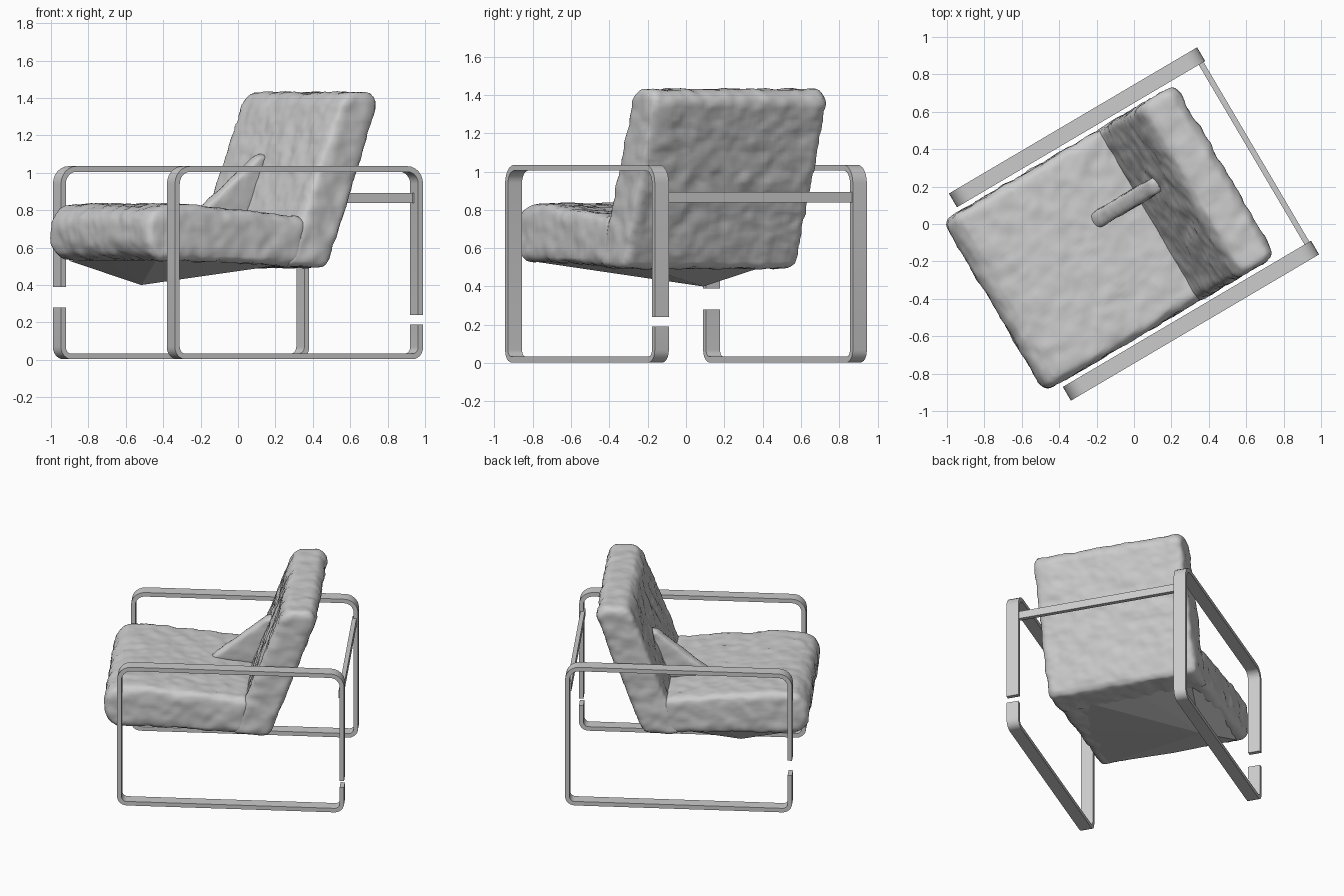
import bpy, bmesh, math

if "Cube" in bpy.data.objects:
    bpy.data.objects.remove(bpy.data.objects["Cube"])

YAW = math.radians(30.5)   # the chair is turned on the grid; local x runs front to back


def finish(name, bm, smooth=True):
    bmesh.ops.recalc_face_normals(bm, faces=bm.faces)
    me = bpy.data.meshes.new(name)
    bm.to_mesh(me)
    bm.free()
    ob = bpy.data.objects.new(name, me)
    ob.rotation_euler.z = YAW
    bpy.context.collection.objects.link(ob)
    for p in me.polygons:
        p.use_smooth = smooth
    return ob


def cushion(name, profile, y0, y1, radius, lump=0.025):
    """Side profile (x, z) extruded across the chair, rounded and made lumpy."""
    bm = bmesh.new()
    face = bm.faces.new([bm.verts.new((x, y0, z)) for x, z in profile])
    geo = bmesh.ops.extrude_face_region(bm, geom=[face])["geom"]
    bmesh.ops.translate(bm, vec=(0, y1 - y0, 0),
                        verts=[g for g in geo if isinstance(g, bmesh.types.BMVert)])
    ob = finish(name, bm)
    bev = ob.modifiers.new("round", "BEVEL")
    bev.width, bev.segments = radius, 3
    bev.limit_method, bev.angle_limit = "ANGLE", math.radians(25)
    rem = ob.modifiers.new("remesh", "REMESH")
    rem.mode, rem.voxel_size, rem.use_smooth_shade = "VOXEL", 0.02, True
    dis = ob.modifiers.new("lumps", "DISPLACE")
    dis.texture, dis.strength, dis.mid_level = lumps, lump, 0.5
    return ob


def ribbon(name, path, y, width, thick):
    """Flat bar swept along an open side-view path (x, z)."""
    bm = bmesh.new()
    rings = []
    for i, (x, z) in enumerate(path):
        a, b = path[max(i - 1, 0)], path[min(i + 1, len(path) - 1)]
        dx, dz = b[0] - a[0], b[1] - a[1]
        d = math.hypot(dx, dz)
        nx, nz = -dz / d * thick / 2, dx / d * thick / 2
        rings.append([bm.verts.new((x + s * nx, y + t * width / 2, z + s * nz))
                      for s, t in ((1, 1), (1, -1), (-1, -1), (-1, 1))])
    for r, q in zip(rings, rings[1:]):
        for k in range(4):
            bm.faces.new((r[k], r[(k + 1) % 4], q[(k + 1) % 4], q[k]))
    bm.faces.new(rings[0])
    bm.faces.new(rings[-1])
    ob = finish(name, bm)
    bpy.context.view_layer.objects.active = ob
    ob.select_set(True)
    bpy.ops.object.shade_smooth_by_angle(angle=math.radians(40))
    ob.select_set(False)
    return ob


def loop_path(side, z_start, z_end):
    """Rounded rectangle that starts and ends on one leg, leaving a gap there."""
    X, LO, HI = 0.755, 0.018, 1.02
    pts = [(-X, z_start)]
    for cx, cz, r, a0 in ((-X, HI, 0.08, 180), (X, HI, 0.08, 90),
                          (X, LO, 0.05, 0), (-X, LO, 0.05, -90)):
        ox = cx - math.copysign(r, cx)
        oz = cz + (r if cz == LO else -r)
        for k in range(7):
            a = math.radians(a0 - 15 * k)
            pts.append((ox + r * math.cos(a), oz + r * math.sin(a)))
    pts.append((-X, z_end))
    return [(side * x, z) for x, z in pts]


lumps = bpy.data.textures.new("lumps", "CLOUDS")
lumps.noise_scale = 0.09

# Seat and back cushions
cushion("seat_cushion", [(-0.80, 0.53), (-0.87, 0.60), (-0.87, 0.76), (-0.80, 0.825),
                         (-0.62, 0.835), (-0.25, 0.80), (0.13, 0.76), (0.10, 0.50),
                         (-0.30, 0.52)], -0.53, 0.53, 0.05)
cushion("back_cushion", [(-0.01, 0.50), (0.25, 0.49), (0.46, 1.05), (0.575, 1.37),
                         (0.53, 1.43), (0.36, 1.43), (0.32, 1.37), (0.20, 1.05)],
        -0.53, 0.53, 0.05)

# Wedge standing on the seat against the back
cushion("wedge_cushion", [(-0.21, 0.77), (0.12, 0.74), (0.24, 1.10), (0.19, 1.10)],
        0.075, 0.165, 0.02, 0.015)

# Faceted underside sagging below the seat
bm = bmesh.new()
rim = [bm.verts.new((x, y, 0.53)) for x, y in
       ((-0.78, -0.46), (-0.3, -0.5), (0.18, -0.46), (0.2, 0),
        (0.18, 0.46), (-0.3, 0.5), (-0.78, 0.46), (-0.8, 0))]
tip = bm.verts.new((-0.40, 0.34, 0.40))
for i in range(8):
    bm.faces.new((rim[i], rim[(i + 1) % 8], tip))
finish("seat_underside", bm, smooth=False)

# Side frames: each a flat bar bent into a loop, open at one leg
ribbon("left_side_frame", loop_path(1, 0.39, 0.28), 0.60, 0.085, 0.03)
ribbon("right_side_frame", loop_path(-1, 0.24, 0.19), -0.60, 0.085, 0.03)

# Rear cross bar between the back legs
bm = bmesh.new()
bmesh.ops.create_cube(bm, size=1)
bmesh.ops.scale(bm, vec=(0.03, 1.20, 0.055), verts=bm.verts)
bmesh.ops.translate(bm, vec=(0.745, 0, 0.865), verts=bm.verts)
finish("rear_cross_bar", bm, smooth=False)
